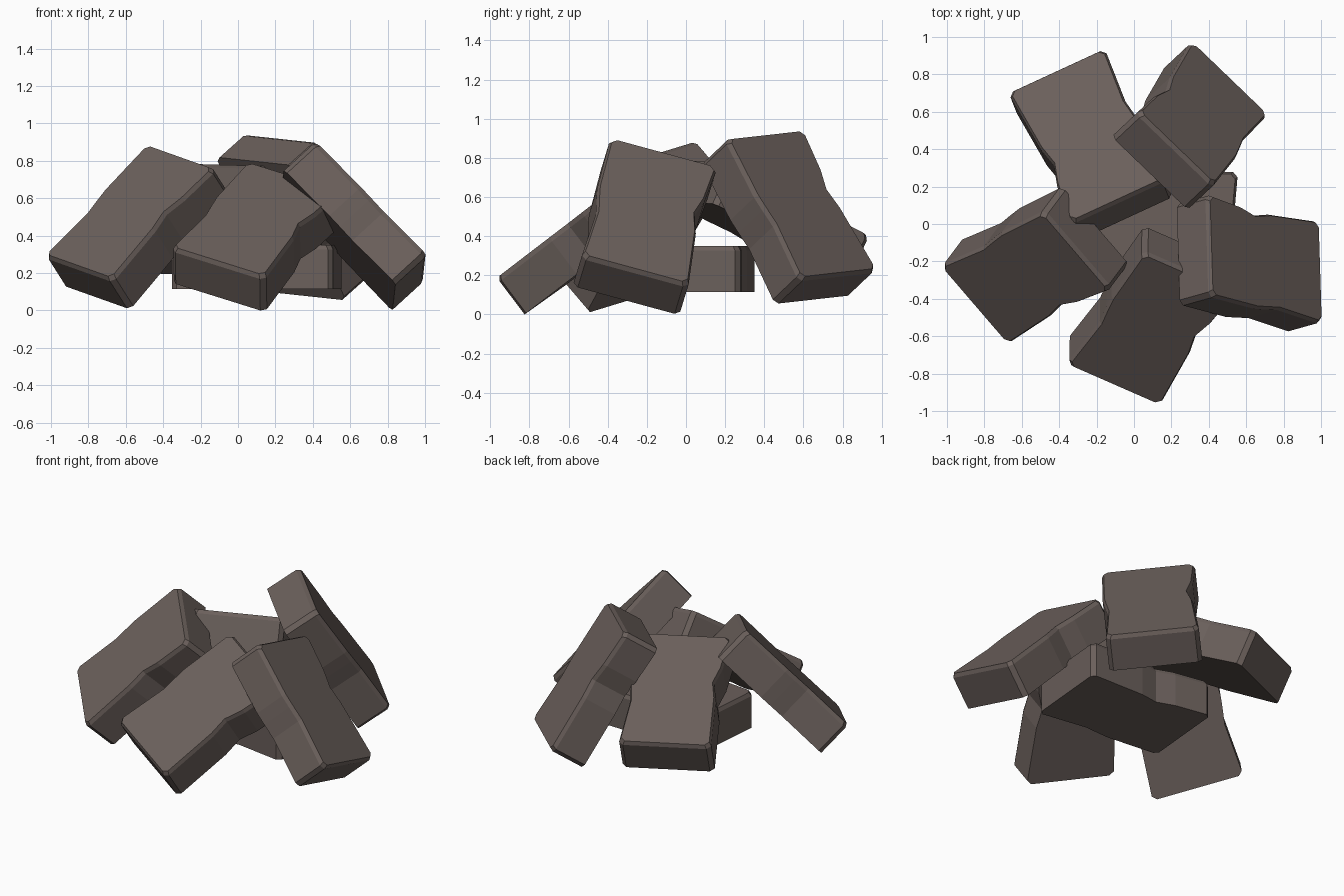
import bpy, bmesh
from mathutils import Vector

if "Cube" in bpy.data.objects:
    bpy.data.objects.remove(bpy.data.objects["Cube"])

stone = bpy.data.materials.new("brown grey stone")
stone.diffuse_color = (0.145, 0.116, 0.105, 1)
stone.use_nodes = True
stone.node_tree.nodes["Principled BSDF"].inputs["Base Color"].default_value = stone.diffuse_color

W, L, T = 0.565, 0.865, 0.235   # width, length, thickness
RIM, CH = 0.012, 0.026          # rim bevel, corner chamfer

# Slab outline: u = width, v = length running down the lean, jogged long sides
h, k = W / 2, L / 2
OUTLINE = [(-h + CH, -k), (h - CH, -k), (h, -k + CH),
           (h - 0.02, -0.19), (h - 0.052, -0.07), (h - 0.025, 0.05),
           (h, k - CH), (h - CH, k), (-h + CH, k), (-h, k - CH),
           (-h + 0.02, 0.10), (-h + 0.005, 0.0), (-h - 0.005, -0.08),
           (-h, -k + CH)]


def slab(name, top_left, down, across):
    """Slab whose outer face starts at top_left and spans down and across."""
    a, d, w = Vector(top_left), Vector(down), Vector(across)
    centre = a + d / 2 + w / 2
    d.normalize()
    w = (w - d * w.dot(d)).normalized()
    n = d.cross(w)               # outward normal
    bm = bmesh.new()
    rings = []
    for depth, inset in ((0, RIM), (-RIM * 2, 0), (-T, 0)):
        su, sv = 1 - inset / h, 1 - inset / k
        rings.append([bm.verts.new(centre + w * u * su + d * v * sv + n * depth)
                      for u, v in OUTLINE])
    bm.faces.new(rings[0])
    bm.faces.new(rings[-1][::-1])
    c = len(OUTLINE)
    for r, s in zip(rings, rings[1:]):
        for i in range(c):
            j = (i + 1) % c
            bm.faces.new((r[i], s[i], s[j], r[j]))
    bmesh.ops.recalc_face_normals(bm, faces=bm.faces)
    me = bpy.data.meshes.new(name)
    bm.to_mesh(me)
    bm.free()
    me.materials.append(stone)
    ob = bpy.data.objects.new(name, me)
    bpy.context.collection.objects.link(ob)


# Flat slab in the middle of the pile
slab("base_slab", (-0.35, -0.21, 0.35), (0.85, -0.075, 0), (0.05, 0.56, 0))

# Five slabs leaning around it
slab("front_slab", (0.045, -0.18, 0.78), (-0.38, -0.56, -0.43), (0.48, -0.21, -0.15))
slab("left_slab", (-0.475, 0.05, 0.89), (-0.53, -0.28, -0.575), (0.315, -0.405, -0.145))
slab("right_slab", (0.43, -0.38, 0.89), (0.57, -0.14, -0.58), (-0.02, 0.53, -0.14))
slab("back_right_slab", (0.425, 0.235, 0.885), (0.265, 0.35, -0.665), (-0.37, 0.37, 0.025))
slab("back_left_slab", (0.16, 0.25, 0.77), (-0.32, 0.67, -0.36), (-0.50, -0.22, 0.01))
